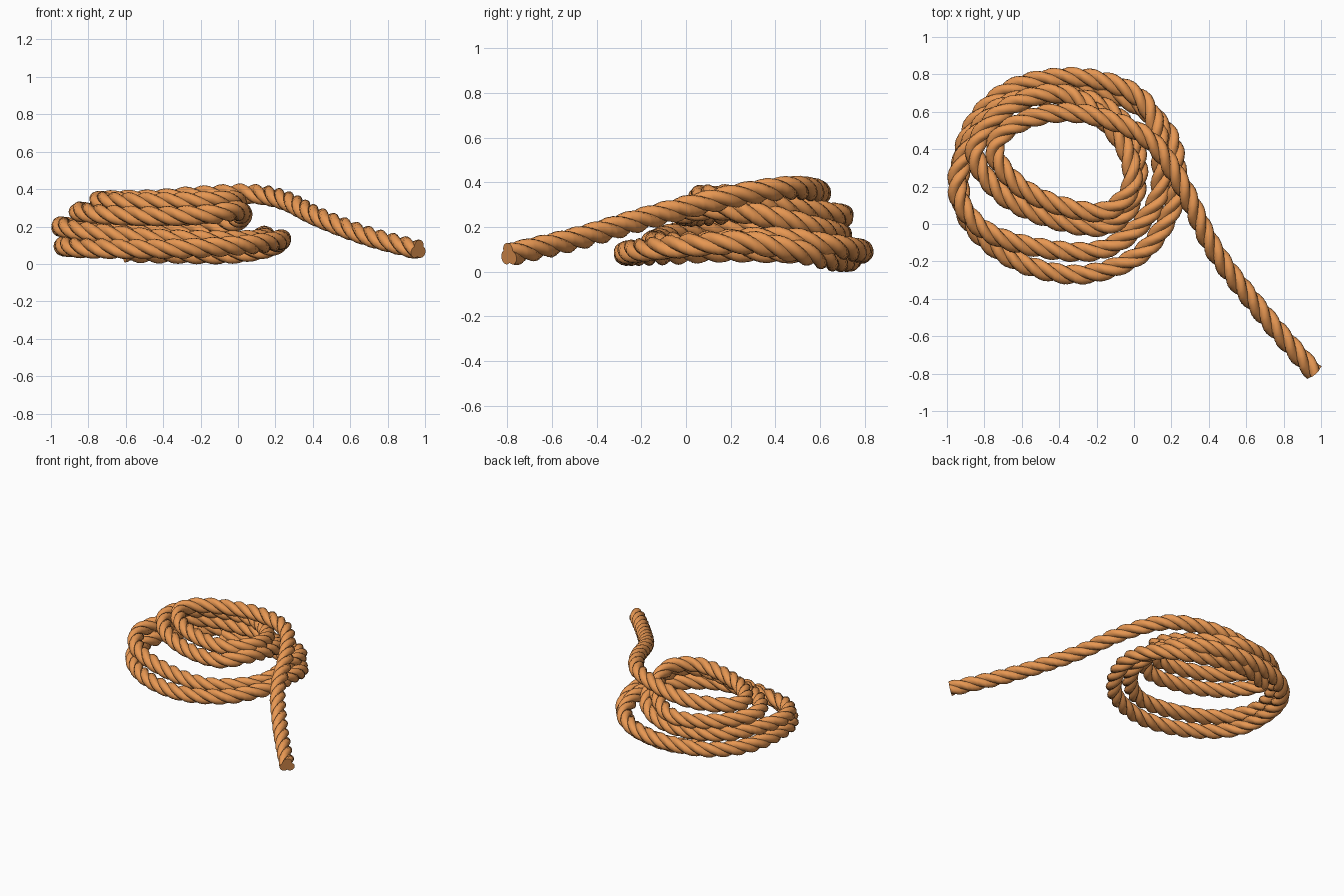
import bpy, bmesh, math
from mathutils import Vector

if "Cube" in bpy.data.objects:
    bpy.data.objects.remove(bpy.data.objects["Cube"])

STRAND_R = 0.032    # radius of one strand
OFFSET = 0.023      # strand distance from the rope centre
PITCH = 0.31        # length of one full twist
STEP, SIDES = 0.018, 14

# Rope centre line: free tail, then four loops from the top down
path = [
    (.965, -.795, .075), (.69, -.48, .15), (.43, -.14, .25), (.25, .22, .34),
    (.07, .46, .375), (-.2, .575, .365), (-.45, .59, .345), (-.67, .51, .34),
    (-.745, .38, .335), (-.62, .21, .33), (-.4, .10, .33), (-.15, .07, .335),
    (-.01, .22, .335), (-.08, .46, .29), (-.35, .69, .25), (-.66, .63, .26),
    (-.85, .40, .28), (-.72, .17, .265), (-.45, .03, .255), (-.15, -.01, .265),
    (-.0, .14, .285), (.01, .4, .24), (-.12, .6, .19), (-.4, .69, .165),
    (-.75, .60, .18), (-.945, .24, .2), (-.83, -.01, .175), (-.52, -.125, .14),
    (-.15, -.13, .125), (.11, .1, .13), (.14, .4, .15), (.07, .63, .12),
    (-.1, .745, .1), (-.38, .785, .09), (-.68, .71, .085), (-.88, .49, .09),
    (-.93, .17, .095), (-.84, -.04, .085), (-.6, -.21, .08), (-.28, -.27, .083),
    (.02, -.17, .1), (.19, .05, .12), (.23, .28, .13), (.17, .5, .09),
    (-.03, .66, .055), (-.35, .735, .055), (-.6, .66, .06)]


def smooth_path(points, step):
    """Evenly spaced points on a Catmull-Rom curve."""
    p = [Vector(q) for q in points]
    p = [2 * p[0] - p[1]] + p + [2 * p[-1] - p[-2]]
    dense = []
    for i in range(1, len(p) - 2):
        a, b, c, d = p[i - 1:i + 3]
        for k in range(40):
            t = k / 40
            dense.append(.5 * (2 * b + (c - a) * t + (2 * a - 5 * b + 4 * c - d) * t * t
                               + (3 * b - a - 3 * c + d) * t ** 3))
    dense.append(p[-2])
    out, acc = [dense[0]], 0
    for u, v in zip(dense, dense[1:]):
        acc += (v - u).length
        if acc >= step:
            out.append(v)
            acc -= step
    return out


def frames(pts):
    """Tangent plus two side vectors carried along without twisting."""
    result, n = [], Vector((0, 0, 1))
    for i in range(len(pts)):
        t = (pts[min(i + 1, len(pts) - 1)] - pts[max(i - 1, 0)]).normalized()
        n = (n - t * n.dot(t)).normalized()
        result.append((t, n, t.cross(n)))
    return result


mat = bpy.data.materials.new("rope_tan")
mat.diffuse_color = (0.80, 0.31, 0.085, 1)
mat.use_nodes = True
mat.node_tree.nodes["Principled BSDF"].inputs["Base Color"].default_value = mat.diffuse_color
centre = smooth_path(path, STEP)
frame = frames(centre)
dist = [0]
for u, v in zip(centre, centre[1:]):
    dist.append(dist[-1] + (v - u).length)


def strand(index):
    """One twisted strand with round profile and flat ends."""
    bm = bmesh.new()
    rings = []
    for c, (t, n, b), s in zip(centre, frame, dist):
        a = 2 * math.pi * (s / PITCH + index / 3)
        mid = c + OFFSET * (math.cos(a) * n + math.sin(a) * b)
        ring = []
        for k in range(SIDES):
            w = a + 2 * math.pi * k / SIDES
            ring.append(bm.verts.new(mid + STRAND_R * (math.cos(w) * n + math.sin(w) * b)))
        rings.append(ring)
    for r0, r1 in zip(rings, rings[1:]):
        for k in range(SIDES):
            j = (k + 1) % SIDES
            bm.faces.new((r0[k], r0[j], r1[j], r1[k]))
    bm.faces.new(rings[0][::-1])
    bm.faces.new(rings[-1])
    bmesh.ops.recalc_face_normals(bm, faces=bm.faces)
    for f in bm.faces:
        f.smooth = len(f.verts) == 4
    name = f"rope_strand_{index + 1}"
    mesh = bpy.data.meshes.new(name)
    bm.to_mesh(mesh)
    bm.free()
    mesh.materials.append(mat)
    bpy.context.collection.objects.link(bpy.data.objects.new(name, mesh))


# Three strands laid together
for i in range(3):
    strand(i)
